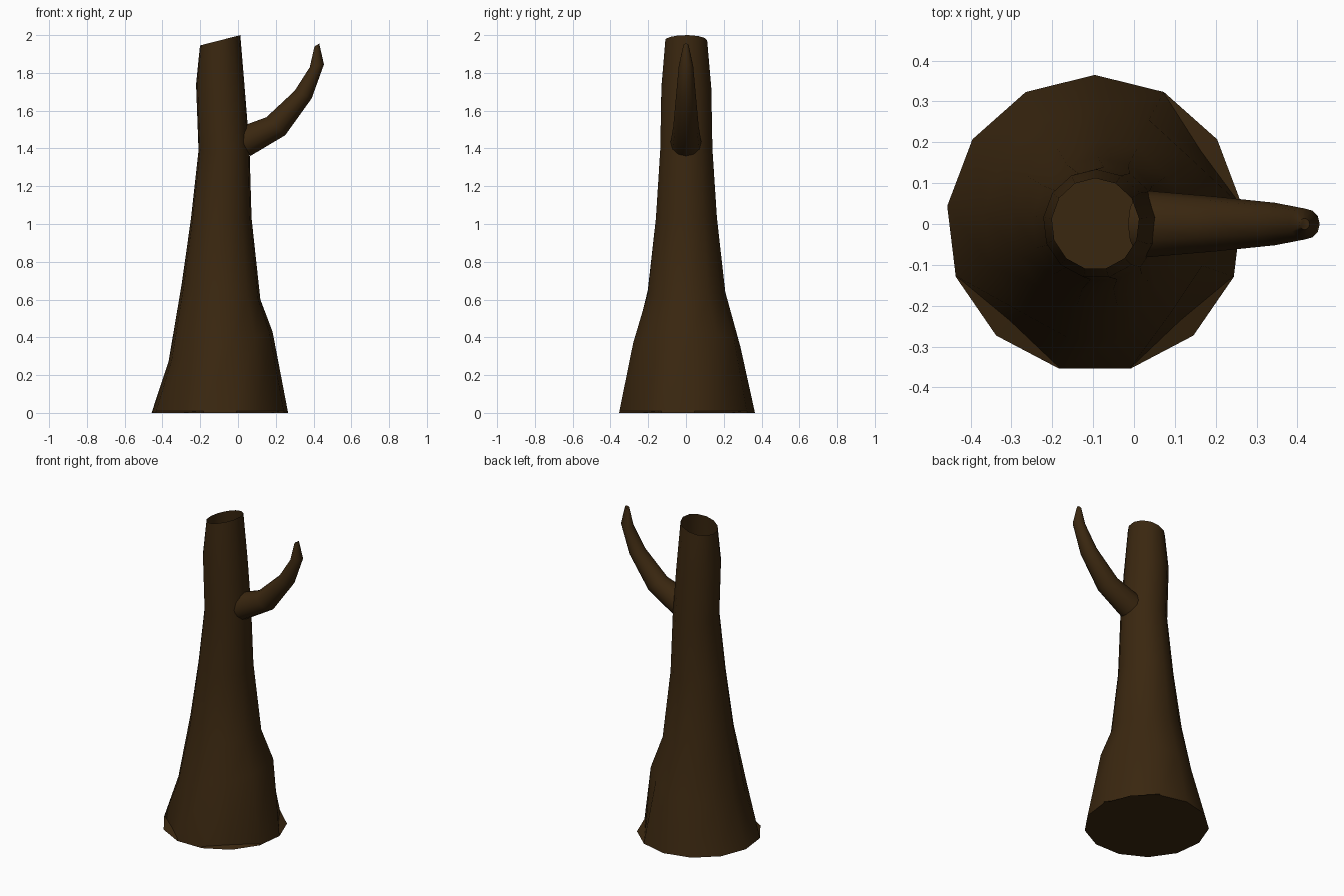
import bpy, bmesh, math

cube = bpy.data.objects.get("Cube")
if cube:
    bpy.data.objects.remove(cube, do_unlink=True)

BROWN = (0.042, 0.020, 0.005, 1)
bark = bpy.data.materials.new("dark brown bark")
bark.use_nodes = True
bark.diffuse_color = BROWN
bark.node_tree.nodes["Principled BSDF"].inputs["Base Color"].default_value = BROWN


def tube(name, rings, sides, close_end, notched=None, notches=()):
    """Loft rings given as (left x, left z, right x, right z, depth radius)."""
    bm = bmesh.new()
    loops = []
    for i, (xa, za, xb, zb, r) in enumerate(rings):
        loop = []
        for k in range(sides):
            a = math.pi / 2 - math.tau * k / sides
            pull = 0.87 if i == notched and k in notches else 1
            c, s = math.cos(a) * pull, math.sin(a) * pull
            loop.append(bm.verts.new(((xa + xb) / 2 + c * (xb - xa) / 2,
                                      s * r,
                                      (za + zb) / 2 + c * (zb - za) / 2)))
        loops.append(loop)
    for low, high in zip(loops, loops[1:]):
        for k in range(sides):
            n = (k + 1) % sides
            bm.faces.new((low[n], low[k], high[k], high[n]))
    bm.faces.new(loops[0])
    if close_end:
        bm.faces.new(loops[-1][::-1])
    bmesh.ops.recalc_face_normals(bm, faces=bm.faces)
    mesh = bpy.data.meshes.new(name)
    bm.to_mesh(mesh)
    bm.free()
    mesh.materials.append(bark)
    obj = bpy.data.objects.new(name, mesh)
    bpy.context.collection.objects.link(obj)
    bpy.ops.object.select_all(action='DESELECT')
    obj.select_set(True)
    bpy.context.view_layer.objects.active = obj
    bpy.ops.object.shade_smooth_by_angle(angle=math.radians(50))
    return obj


# Hollow trunk: closed at the ground, open and slanted at the broken top,
# with a few hollows between the roots
tube("trunk", [
    (-0.46, 0, 0.268, 0, 0.365),
    (-0.457, 0.01, 0.266, 0.01, 0.363),
    (-0.37, 0.27, 0.185, 0.43, 0.288),
    (-0.30, 0.68, 0.12, 0.60, 0.208),
    (-0.25, 1.03, 0.073, 1.03, 0.164),
    (-0.21, 1.39, 0.062, 1.40, 0.140),
    (-0.223, 1.74, 0.038, 1.70, 0.134),
    (-0.202, 1.945, 0.013, 2.0, 0.112),
], 13, False, notched=1, notches=(2, 5, 8))

# Curved side branch, its base sunk into the trunk
tube("branch", [
    (-0.015, 1.505, 0.065, 1.36, 0.082),
    (0.15, 1.565, 0.25, 1.47, 0.067),
    (0.30, 1.705, 0.39, 1.665, 0.052),
    (0.38, 1.83, 0.455, 1.845, 0.038),
    (0.405, 1.94, 0.43, 1.955, 0.014),
], 12, True)
